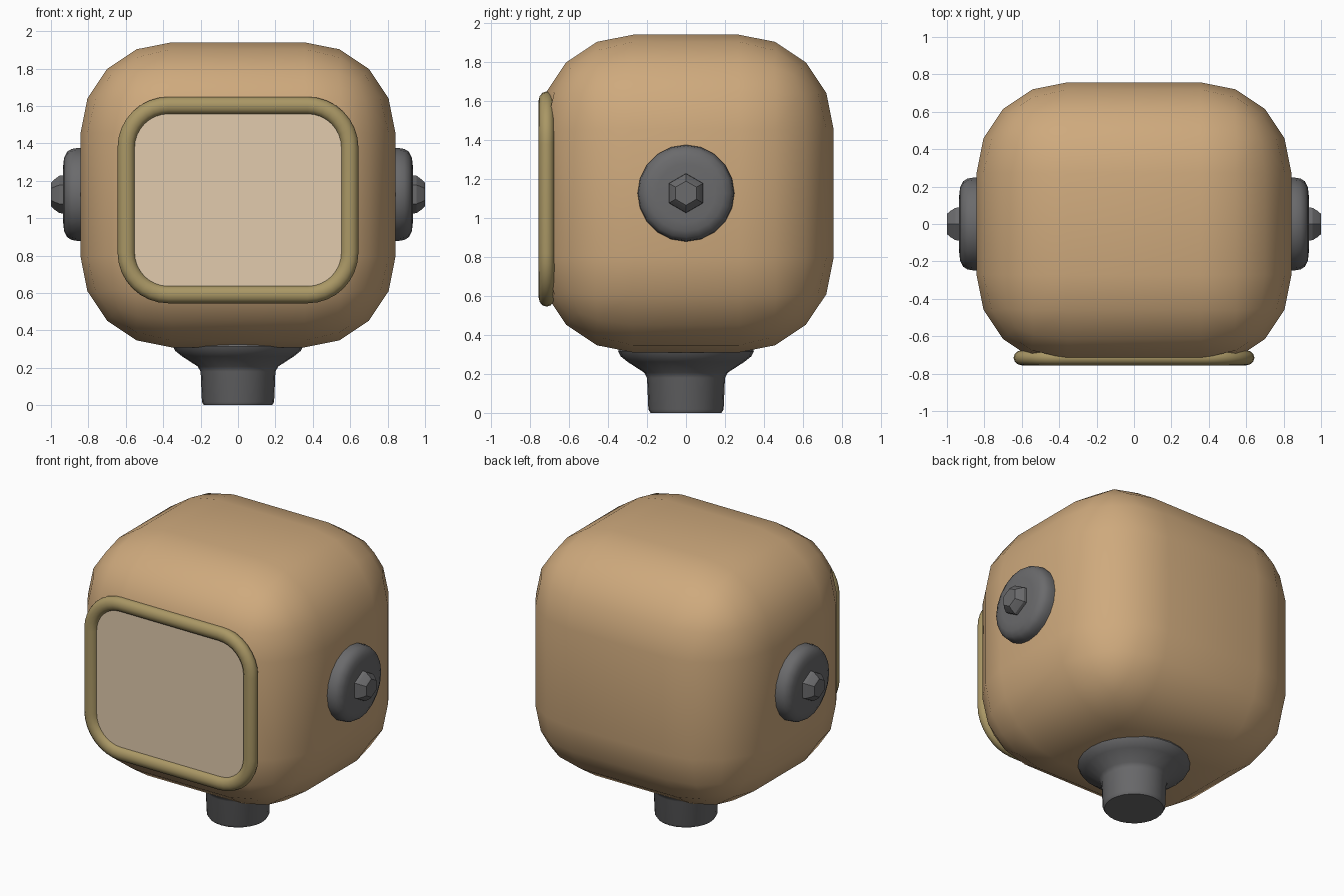
import bpy, bmesh
from math import sin, cos, pi, radians
from mathutils import Matrix, Vector

if "Cube" in bpy.data.objects:
    bpy.data.objects.remove(bpy.data.objects["Cube"])


def material(name, rgb):
    m = bpy.data.materials.new(name)
    m.diffuse_color = (*rgb, 1)
    m.use_nodes = True
    m.node_tree.nodes["Principled BSDF"].inputs["Base Color"].default_value = m.diffuse_color
    return m


TAN = material("tan shell", (0.62, 0.40, 0.205))
BRASS = material("brass", (0.40, 0.31, 0.13))
CREAM = material("cream", (0.76, 0.60, 0.42))
DARK = material("dark metal", (0.145, 0.145, 0.15))


def finish(bm, name, mat, angle=35):
    bmesh.ops.recalc_face_normals(bm, faces=bm.faces)
    me = bpy.data.meshes.new(name)
    bm.to_mesh(me)
    bm.free()
    me.materials.append(mat)
    ob = bpy.data.objects.new(name, me)
    bpy.context.collection.objects.link(ob)
    bpy.ops.object.select_all(action='DESELECT')
    ob.select_set(True)
    bpy.context.view_layer.objects.active = ob
    bpy.ops.object.shade_smooth_by_angle(angle=radians(angle))
    return ob


def bridge(bm, rings, closed=False):
    n = len(rings[0])
    pairs = list(zip(rings, rings[1:])) + ([(rings[-1], rings[0])] if closed else [])
    for a, b in pairs:
        for i in range(n):
            j = (i + 1) % n
            bm.faces.new((a[i], a[j], b[j], b[i]))


def lathe(name, profile, sides, mat, matrix=Matrix(), angle=35):
    bm = bmesh.new()
    rings = [[bm.verts.new((r * cos(2 * pi * i / sides), r * sin(2 * pi * i / sides), z))
              for i in range(sides)] for r, z in profile]
    bridge(bm, rings)
    bm.faces.new(rings[0])
    bm.faces.new(rings[-1])
    bm.transform(matrix)
    return finish(bm, name, mat, angle)


def outline(hx, hz, r, cz, steps=8):
    """Rounded rectangle in x/z as (point, outward normal) pairs."""
    pts = []
    for k, (sx, sz) in enumerate(((1, 1), (-1, 1), (-1, -1), (1, -1))):
        for i in range(steps + 1):
            a = (k + i / steps) * pi / 2
            n = Vector((cos(a), 0, sin(a)))
            pts.append((Vector((sx * (hx - r), 0, cz + sz * (hz - r))) + n * r, n))
    return pts


# Rounded head shell, flattened where the screen sits
bm = bmesh.new()
bmesh.ops.create_cube(bm, size=2)
bm.transform(Matrix.Translation((0, 0, 1.125)) @ Matrix.Diagonal((0.842, 0.757, 0.815, 1)))
bmesh.ops.bevel(bm, geom=bm.edges[:], offset=0.485, segments=4, profile=0.5, affect='EDGES')
for v in bm.verts:
    if v.co.y < -0.735:
        v.co.y = -0.718
finish(bm, "head_shell", TAN)

# Flat screen
path = outline(0.597, 0.505, 0.225, 1.097)
bm = bmesh.new()
rings = [[bm.verts.new((p.x, y, p.z)) for p, n in path] for y in (-0.724, -0.67)]
bridge(bm, rings)
bm.faces.new(rings[0])
bm.faces.new(rings[1])
finish(bm, "screen", CREAM)

# Tubular frame round the screen
bm = bmesh.new()
rings = []
for p, n in path:
    sect = [(0.047 * cos(2 * pi * k / 12), 0.041 * sin(2 * pi * k / 12)) for k in range(12)]
    rings.append([bm.verts.new(p + n * u + Vector((0, -0.715 + w, 0))) for u, w in sect])
bridge(bm, rings, closed=True)
finish(bm, "screen_frame", BRASS, 50)

# Flared neck
lathe("neck", [(0.182, 0), (0.193, 0.018), (0.2, 0.18), (0.215, 0.207), (0.30, 0.262),
               (0.335, 0.29), (0.348, 0.315), (0.34, 0.345)], 24, DARK)

# Side caps with hexagonal bolts
for side, s in (("right", 1), ("left", -1)):
    turn = Matrix.Translation((0, 0, 1.127)) @ Matrix.Rotation(s * pi / 2, 4, 'Y')
    lathe(side + "_cap", [(0.248, 0.82), (0.248, 0.86), (0.243, 0.89), (0.228, 0.914),
                          (0.195, 0.93), (0.15, 0.935)], 20, DARK, turn)
    lathe(side + "_bolt", [(0.102, 0.92), (0.1, 0.955), (0.078, 0.985), (0.062, 1.0)],
          6, DARK, turn, 20)
